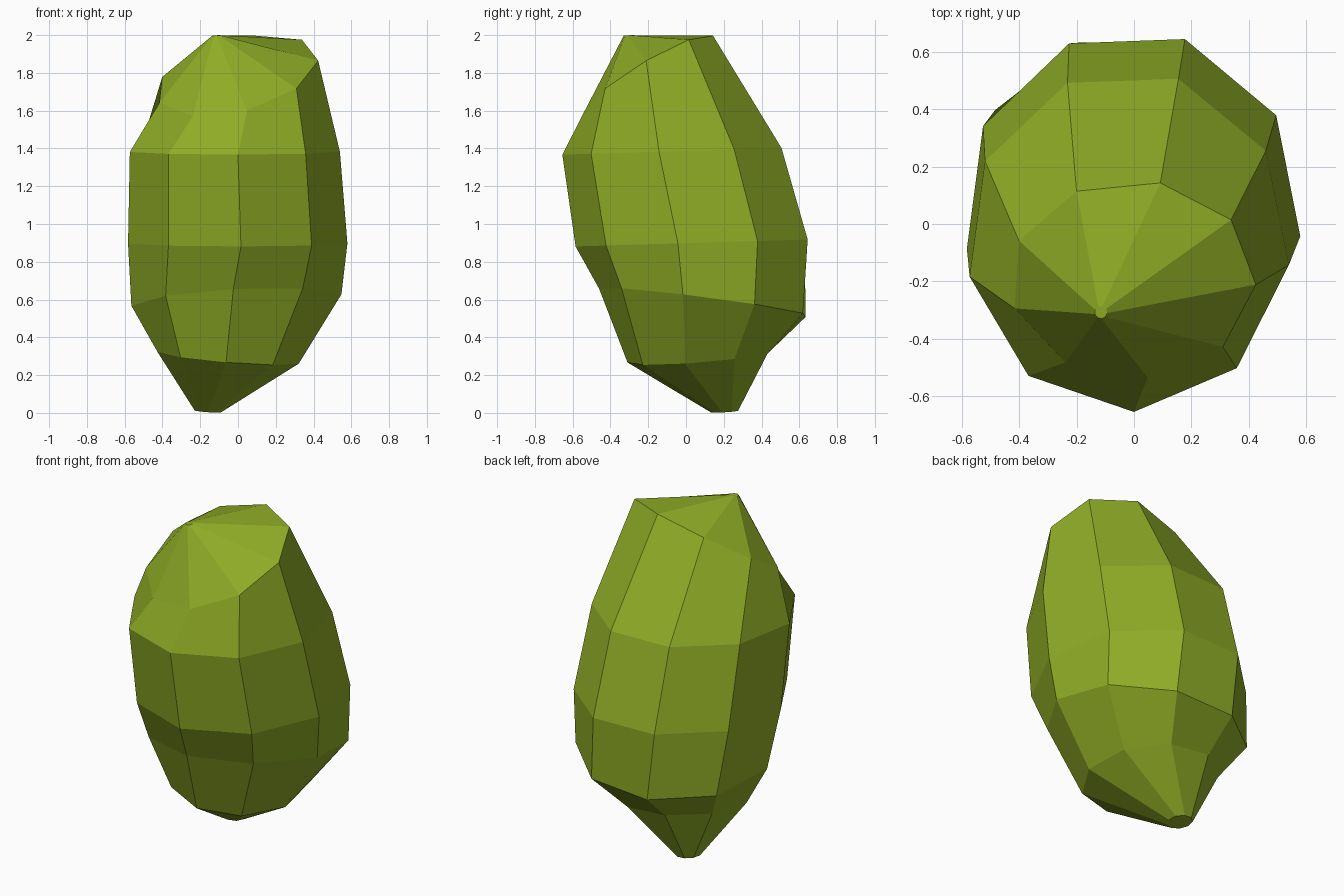
import bpy
import bmesh
from math import cos, sin, radians

cube = bpy.data.objects.get("Cube")
if cube:
    bpy.data.objects.remove(cube, do_unlink=True)

SIDES = 9

# Rings, bottom to top: centre, x radius, y radius, slope in x and y, start angle
RINGS = [
    ((-0.16, 0.205, 0.008), 0.07, 0.075, -0.07, 0.06, -90),
    ((-0.05, 0.075, 0.297), 0.38, 0.385, -0.08, 0.08, -92),
    ((-0.005, 0.10, 0.585), 0.565, 0.56, 0.05, -0.13, -92),
    ((-0.005, 0.045, 0.90), 0.59, 0.63, 0.0, 0.03, -88),
    ((-0.02, -0.06, 1.385), 0.565, 0.595, 0.0, 0.03, -88),
    ((-0.005, -0.193, 1.785), 0.43, 0.345, 0.21, 0.57, -83),
    ((-0.115, -0.308, 1.998), 0.022, 0.022, 0.05, 0.05, -85),
]


def add_ring(bm, centre, rx, ry, slope_x, slope_y, start):
    """Add one tilted oval ring of vertices."""
    verts = []
    for k in range(SIDES):
        a = radians(start + 360 * k / SIDES)
        dx, dy = rx * cos(a), ry * sin(a)
        z = centre[2] + slope_x * dx + slope_y * dy
        verts.append(bm.verts.new((centre[0] + dx, centre[1] + dy, z)))
    return verts


# Single olive green skin colour
green = bpy.data.materials.new("olive_green")
colour = (0.275, 0.41, 0.019, 1)
green.diffuse_color = colour
green.use_nodes = True
bsdf = next(n for n in green.node_tree.nodes if n.type == "BSDF_PRINCIPLED")
bsdf.inputs["Base Color"].default_value = colour
bsdf.inputs["Roughness"].default_value = 0.8

# Faceted fruit body: rings bridged by quads, closed with small end caps
bm = bmesh.new()
rings = [add_ring(bm, *r) for r in RINGS]
for low, high in zip(rings, rings[1:]):
    for k in range(SIDES):
        n = (k + 1) % SIDES
        bm.faces.new((low[k], low[n], high[n], high[k]))
bm.faces.new(rings[0][::-1])
bm.faces.new(rings[-1])
bmesh.ops.recalc_face_normals(bm, faces=bm.faces)

mesh = bpy.data.meshes.new("fruit_body")
bm.to_mesh(mesh)
bm.free()
mesh.materials.append(green)
body = bpy.data.objects.new("fruit_body", mesh)
bpy.context.collection.objects.link(body)
